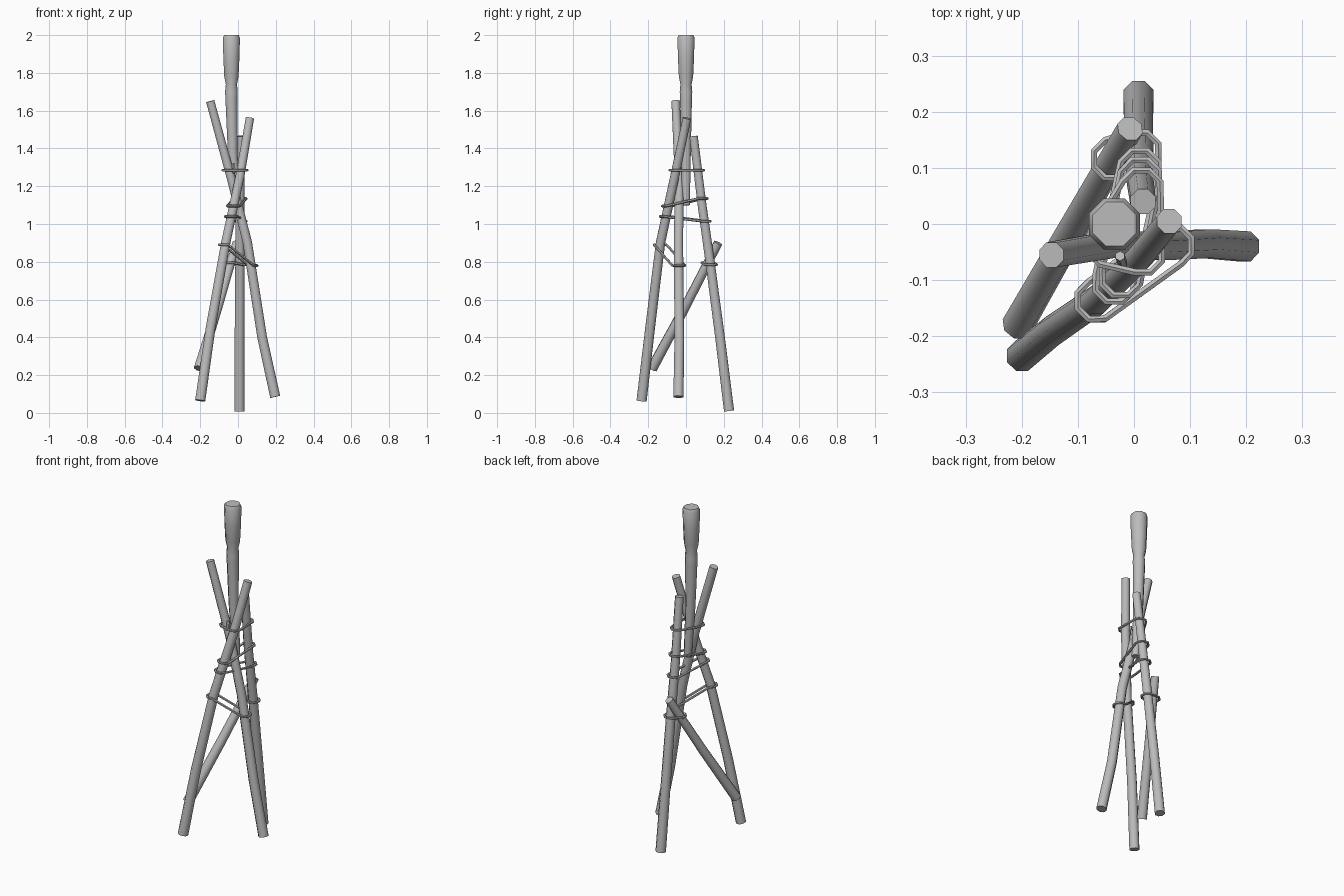
import bpy, bmesh, math
from mathutils import Vector
from mathutils.geometry import convex_hull_2d

cube = bpy.data.objects.get("Cube")
if cube:
    bpy.data.objects.remove(cube)

grey = bpy.data.materials.new("plain grey")
grey.use_nodes = True
GREY = (0.5, 0.5, 0.5, 1)
grey.diffuse_color = GREY
grey.node_tree.nodes["Principled BSDF"].inputs["Base Color"].default_value = GREY


def tube(name, path, radii, sides=8, closed=False):
    """Sweep a regular polygon along a path, with one radius per point."""
    pts = [Vector(p) for p in path]
    n = len(pts)
    bm = bmesh.new()
    rings = []
    for i, p in enumerate(pts):
        if closed:
            d = pts[(i + 1) % n] - pts[i - 1]
            ref = Vector((0, 0, 1))
        else:
            d = pts[min(i + 1, n - 1)] - pts[max(i - 1, 0)]
            ref = Vector((0, 1, 0))
        d.normalize()
        u = ref.cross(d).normalized()
        v = d.cross(u)
        ring = []
        for k in range(sides):
            a = math.tau * (k + 0.5) / sides
            ring.append(bm.verts.new(p + radii[i] * (u * math.cos(a) + v * math.sin(a))))
        rings.append(ring)
    for i in range(n if closed else n - 1):
        a, b = rings[i], rings[(i + 1) % n]
        for k in range(sides):
            m = (k + 1) % sides
            bm.faces.new((a[k], a[m], b[m], b[k]))
    if not closed:
        bm.faces.new(rings[0])
        bm.faces.new(rings[-1])
    bmesh.ops.recalc_face_normals(bm, faces=bm.faces)
    mesh = bpy.data.meshes.new(name)
    bm.to_mesh(mesh)
    bm.free()
    mesh.materials.append(grey)
    obj = bpy.data.objects.new(name, mesh)
    bpy.context.collection.objects.link(obj)
    bpy.ops.object.select_all(action="DESELECT")
    obj.select_set(True)
    bpy.context.view_layer.objects.active = obj
    bpy.ops.object.shade_smooth_by_angle(angle=math.radians(50))


# Slightly crooked poles, each from foot to tip
POLES = {
    "front_pole": [(-0.2, -0.235, 0.065), (-0.145, -0.19, 0.45), (-0.065, -0.135, 0.9),
                   (0.01, -0.06, 1.25), (0.063, 0.005, 1.56)],
    "back_pole": [(0.008, 0.228, 0.01), (0.008, 0.18, 0.4), (0.01, 0.13, 0.78),
                  (0.01, 0.085, 1.1), (0.016, 0.04, 1.465)],
    "left_pole": [(0.197, -0.04, 0.085), (0.128, -0.035, 0.4), (0.05, -0.04, 0.9),
                  (-0.03, -0.035, 1.22), (-0.147, -0.055, 1.65)],
    "brace_pole": [(-0.207, -0.18, 0.235), (-0.11, -0.01, 0.55), (-0.007, 0.17, 0.9)],
}
for name, path in POLES.items():
    tube(name, path, [0.029 - 0.005 * i / (len(path) - 1) for i in range(len(path))])

# Torch: thin handle swelling into a thick wrapped head
torch = [(1.1, 0.022), (1.4, 0.028), (1.66, 0.034), (1.7, 0.036), (1.74, 0.032),
         (1.78, 0.041), (1.88, 0.046), (1.985, 0.049), (2.0, 0.042)]
tube("torch", [(-0.035 + 0.06 * max(0, 1.5 - z), 0, z) for z, r in torch],
     [r for z, r in torch])


def pole_at(name, z):
    path = [Vector(p) for p in POLES[name]]
    for a, b in zip(path, path[1:]):
        if z <= b.z:
            break
    return a.lerp(b, (z - a.z) / (b.z - a.z))


def lashing(name, heights):
    """Rope pulled tight around poles; heights gives z at each pole."""
    pts = []
    for pole, z in heights.items():
        c = pole_at(pole, z)
        for k in range(8):
            a = math.tau * (k + 0.5) / 8
            pts.append(c + Vector((math.cos(a), math.sin(a), 0)) * 0.036)
    loop = [pts[i] for i in convex_hull_2d([p.xy for p in pts])]
    tube(name, loop, [0.007] * len(loop), 6, True)


lashing("top_lashing", {"front_pole": 1.285, "back_pole": 1.285, "left_pole": 1.285})
lashing("upper_lashing", {"front_pole": 1.095, "back_pole": 1.135})
lashing("middle_lashing", {"front_pole": 1.04, "back_pole": 1.015})
lashing("front_lashing", {"front_pole": 0.89, "left_pole": 0.78})
lashing("back_lashing", {"back_pole": 0.785, "brace_pole": 0.795})

# Loose rope ends
tube("top_rope_end", [(-0.02, -0.07, 1.27), (-0.025, -0.057, 1.32)], [0.009, 0.009], 6)
tube("front_rope_end", [(-0.065, -0.15, 0.88), (-0.055, -0.135, 0.96)], [0.01, 0.009], 6)
